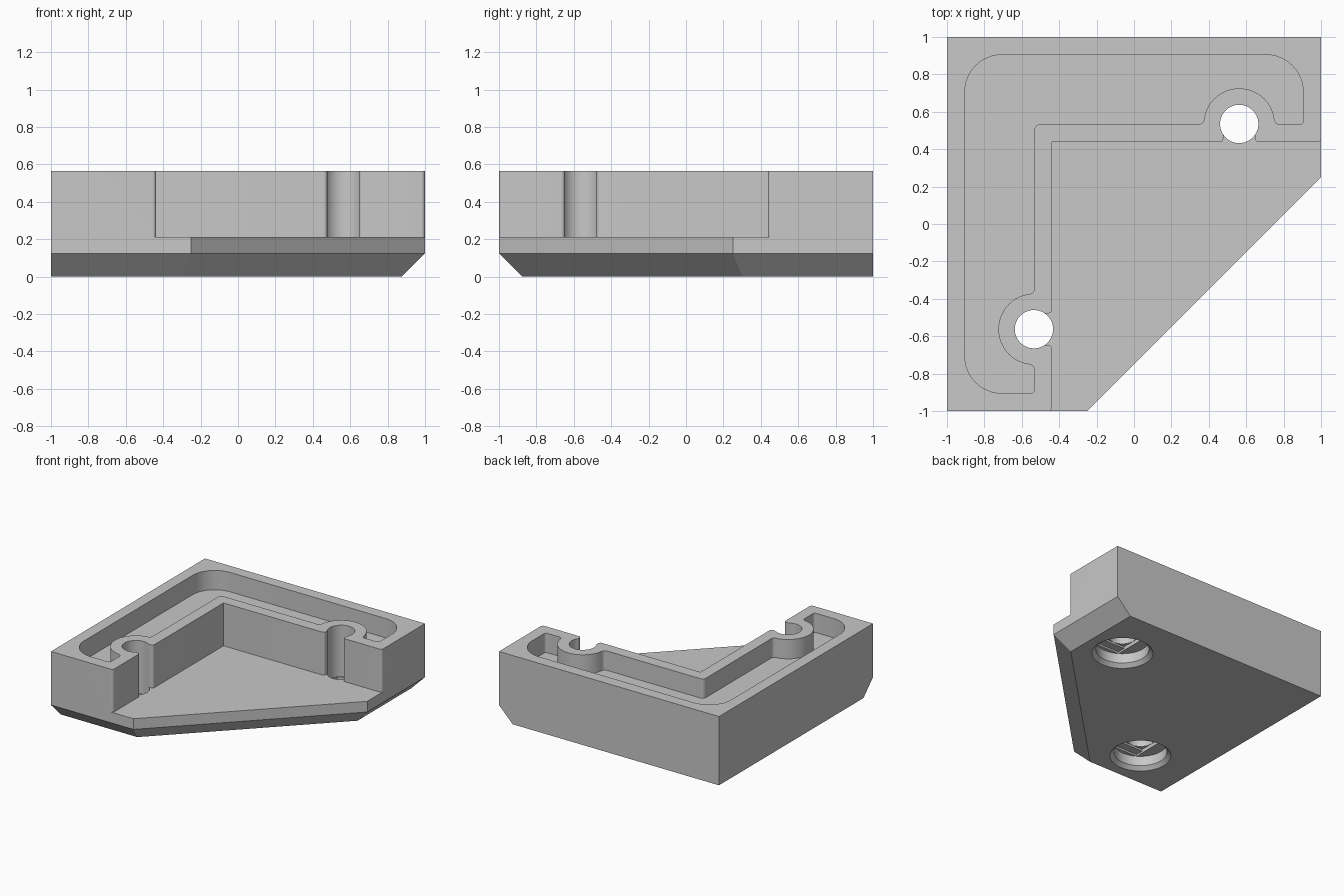
import bpy, bmesh
from math import cos, sin, radians, degrees, sqrt, asin

cube = bpy.data.objects.get("Cube")
if cube:
    bpy.data.objects.remove(cube, do_unlink=True)

BASE_TOP, HEIGHT, FLOOR = 0.2125, 0.565, 0.406
WALL_IN, POCKET_IN, POCKET_OUT = 0.4375, 0.5325, 0.905
HOLE_X, HOLE_Y, HOLE_R, BOSS_R = 0.5625, 0.535, 0.1025, 0.19

grey = bpy.data.materials.new("plain grey")
grey.use_nodes = True
grey.diffuse_color = (0.58, 0.58, 0.58, 1)
grey.node_tree.nodes["Principled BSDF"].inputs["Base Color"].default_value = grey.diffuse_color


def arc(cx, cy, r, a, b):
    """Points on an arc from angle a to angle b, in degrees."""
    n = max(2, round(abs(b - a) / 7.5))
    return [(cx + r * cos(radians(a + (b - a) * i / n)),
             cy + r * sin(radians(a + (b - a) * i / n))) for i in range(n + 1)]


def mirrored(half):
    """Close a half outline whose ends lie on the diagonal x = -y."""
    return half + [(-y, -x) for x, y in half[-2:0:-1]]


def loft(name, rings):
    """Solid through a stack of outlines, each given as (points, z)."""
    bm = bmesh.new()
    loops = [[bm.verts.new((x, y, z)) for x, y in pts] for pts, z in rings]
    n = len(loops[0])
    for low, up in zip(loops, loops[1:]):
        for i in range(n):
            j = (i + 1) % n
            bm.faces.new((low[i], low[j], up[j], up[i]))
    bm.faces.new(loops[0][::-1])
    bm.faces.new(loops[-1])
    bmesh.ops.recalc_face_normals(bm, faces=bm.faces)
    mesh = bpy.data.meshes.new(name)
    bm.to_mesh(mesh)
    bm.free()
    obj = bpy.data.objects.new(name, mesh)
    bpy.context.collection.objects.link(obj)
    mesh.materials.append(grey)
    return obj


def combine(target, other, operation):
    mod = target.modifiers.new(operation, 'BOOLEAN')
    mod.operation, mod.solver, mod.object = operation, 'EXACT', other
    bpy.context.view_layer.objects.active = target
    bpy.ops.object.modifier_apply(modifier=mod.name)
    bpy.data.objects.remove(other, do_unlink=True)


def rectangle(cx, cy, hx, hy):
    return [(cx - hx, cy - hy), (cx + hx, cy - hy), (cx + hx, cy + hy), (cx - hx, cy + hy)]


# Base plate, chamfered underneath on the front, right and diagonal sides
plate = [(-1, -1), (-0.25, -1), (1, 0.25), (1, 1), (-1, 1)]
foot = [(-1, -0.875), (-0.302, -0.875), (0.875, 0.302), (0.875, 1), (-1, 1)]
bracket = loft("corner_bracket", [(foot, 0), (plate, 0.125), (plate, BASE_TOP)])

# L-shaped wall with a rounded mouth opening into each screw hole
mouth, f = 0.085, 0.02
fy = WALL_IN + f
wall_half = ([(-1, 1), (1, 1)]
             + arc(1 - f, fy, f, 0, -90)
             + arc(HOLE_X + mouth + f, fy, f, -90, -180)
             + [(HOLE_X + mouth, 0.48), (HOLE_X - mouth, 0.48)]
             + arc(HOLE_X - mouth - f, fy, f, 0, -90)
             + [(-WALL_IN, WALL_IN)])
wall = mirrored(wall_half)
combine(bracket, loft("wall", [(wall, 0.17), (wall, HEIGHT)]), 'UNION')

# Pocket in the wall top, curving around the two screw bosses
f, r = 0.03, 0.2
c = POCKET_OUT - r
fy = POCKET_IN + f
dx = sqrt((BOSS_R + f) ** 2 - (fy - HOLE_Y) ** 2)
tilt = degrees(asin((fy - HOLE_Y) / (BOSS_R + f)))
pocket_half = (arc(-c, c, r, 135, 90)
               + arc(c, c, r, 90, 0)
               + arc(POCKET_OUT - 0.02, POCKET_IN + 0.02, 0.02, 0, -90)
               + arc(HOLE_X + dx, fy, f, -90, tilt - 180)
               + arc(HOLE_X, HOLE_Y, BOSS_R, tilt, 180 - tilt)[1:-1]
               + arc(HOLE_X - dx, fy, f, -tilt, -90)
               + arc(-POCKET_IN + f, POCKET_IN - f, f, 90, 135))
pocket = mirrored(pocket_half)
combine(bracket, loft("pocket", [(pocket, FLOOR), (pocket, HEIGHT + 0.1)]), 'DIFFERENCE')

# Screw holes with counterbores below and stepped slots above them
for cx, cy in ((HOLE_X, HOLE_Y), (-HOLE_Y, -HOLE_X)):
    profile = [(0.235, -0.005), (0.2, 0.03), (0.2, 0.11), (HOLE_R, 0.11), (HOLE_R, 0.7)]
    bore = [(arc(cx, cy, rad, 0, 360)[:-1], z) for rad, z in profile]
    combine(bracket, loft("screw_hole", bore), 'DIFFERENCE')
    w = HOLE_R + 0.0015
    for length, top in ((0.17, 0.125), (w, 0.14)):
        slot = rectangle(cx, cy, w, length)
        combine(bracket, loft("slot", [(slot, 0.1), (slot, top)]), 'DIFFERENCE')

bpy.ops.object.select_all(action='DESELECT')
bracket.select_set(True)
bpy.context.view_layer.objects.active = bracket
bpy.ops.object.shade_smooth_by_angle(angle=radians(30))
